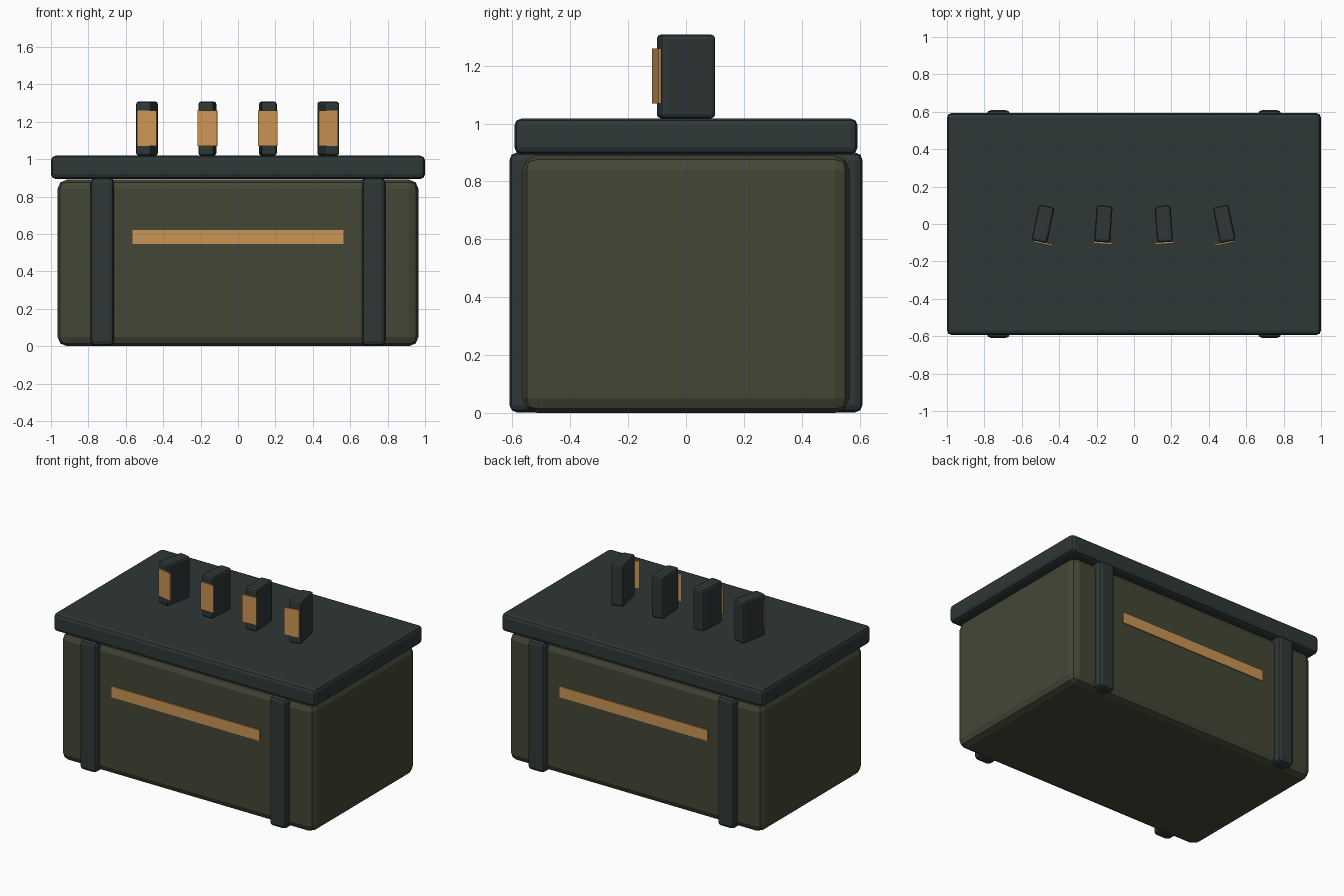
import bpy
import bmesh
from mathutils import Matrix, Vector

old = bpy.data.objects.get("Cube")
if old:
    bpy.data.objects.remove(old, do_unlink=True)


def make_material(name, rgb):
    mat = bpy.data.materials.new(name)
    mat.use_nodes = True
    mat.diffuse_color = (*rgb, 1)
    bsdf = next(n for n in mat.node_tree.nodes if n.type == "BSDF_PRINCIPLED")
    bsdf.inputs["Base Color"].default_value = (*rgb, 1)
    return mat


olive = make_material("olive_paint", (0.056, 0.063, 0.036))
dark = make_material("dark_steel", (0.028, 0.038, 0.038))
amber = make_material("amber_paint", (0.60, 0.30, 0.09))


def box(name, size, center, mat, bevel=0, turn=0):
    """Flat-shaded box, optionally turned about z, with chamfered edges."""
    bm = bmesh.new()
    bmesh.ops.create_cube(bm, size=1, matrix=Matrix.Diagonal((*size, 1)))
    mesh = bpy.data.meshes.new(name)
    bm.to_mesh(mesh)
    bm.free()
    mesh.materials.append(mat)
    obj = bpy.data.objects.new(name, mesh)
    obj.location = Vector(center)
    obj.rotation_euler.z = turn
    bpy.context.collection.objects.link(obj)
    if bevel:
        mod = obj.modifiers.new("edge_bevel", "BEVEL")
        mod.width = bevel
        mod.segments = 2
    return obj


# Main crate and overhanging lid
box("crate_body", (1.93, 1.13, 0.89), (0, 0, 0.445), olive, 0.05)
box("lid", (2, 1.187, 0.124), (0, 0, 0.956), dark, 0.025)

# Straps running through the crate, and a painted stripe on front and back
for side, label in ((1, "left"), (-1, "right")):
    box(f"strap_{label}", (0.125, 1.22, 0.898), (side * 0.725, 0, 0.451), dark, 0.025)
for side, label in ((-1, "front"), (1, "back")):
    box(f"stripe_{label}", (1.13, 0.009, 0.075), (0, side * 0.567, 0.583), amber)

# Row of fanned-out upright blocks, each with a front plate
for i in range(4):
    x = (i - 1.5) * 0.323 - 0.002
    turn = (i - 1.5) * 0.137
    box(f"block_{i + 1}", (0.085, 0.195, 0.29), (x, 0, 1.163), dark, 0.015, turn)
    box(f"block_plate_{i + 1}", (0.105, 0.009, 0.19), (x, -0.102, 1.165), amber, 0, turn)
